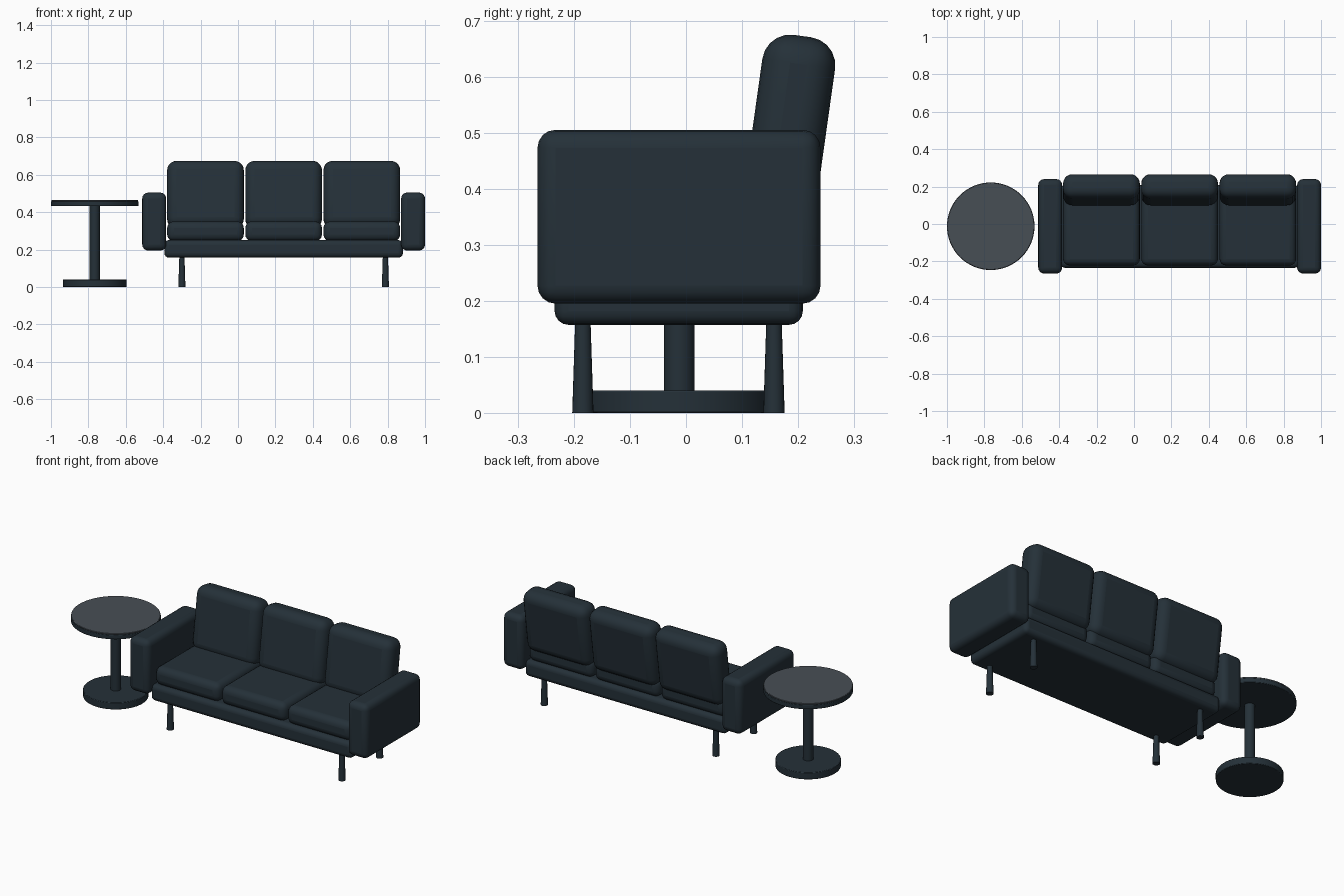
import bpy
from math import radians

cube = bpy.data.objects.get("Cube")
if cube:
    bpy.data.objects.remove(cube, do_unlink=True)


def material(name, rgb):
    mat = bpy.data.materials.new(name)
    mat.use_nodes = True
    mat.diffuse_color = (*rgb, 1)
    mat.node_tree.nodes["Principled BSDF"].inputs["Base Color"].default_value = (*rgb, 1)
    return mat


SLATE = material("dark_slate", (0.018, 0.030, 0.040))
GREY = material("smoky_grey", (0.064, 0.077, 0.091))


def finish(obj, name, mat, bevel, segments):
    obj.name = name
    obj.data.materials.append(mat)
    if bevel:
        mod = obj.modifiers.new("rounding", "BEVEL")
        mod.width = bevel
        mod.segments = segments
        mod.limit_method = "ANGLE"
    bpy.ops.object.shade_smooth_by_angle(angle=radians(40))
    return obj


def padded_box(name, center, size, bevel, segments=4, tilt=0):
    bpy.ops.mesh.primitive_cube_add(size=1, location=center)
    obj = bpy.context.object
    obj.scale = size
    bpy.ops.object.transform_apply(location=False, rotation=False, scale=True)
    obj.rotation_euler.x = radians(tilt)
    return finish(obj, name, SLATE, bevel, segments)


def column(name, x, y, z0, z1, r0, r1, mat=SLATE, bevel=0, sides=48):
    bpy.ops.mesh.primitive_cone_add(vertices=sides, radius1=r0, radius2=r1,
                                    depth=z1 - z0, location=(x, y, (z0 + z1) / 2))
    return finish(bpy.context.object, name, mat, bevel, 2)


# Sofa frame and arms
MID = 0.244
padded_box("sofa_base", (MID, -0.013, 0.204), (1.276, 0.443, 0.094), 0.025)
for side, s in (("right", -1), ("left", 1)):
    padded_box(side + "_arm", (MID + s * 0.692, -0.0125, 0.35),
               (0.128, 0.505, 0.31), 0.032)

# Seat and back cushions
for i, place in enumerate(("right", "middle", "left")):
    x = MID + (i - 1) * 0.418
    padded_box(place + "_seat_cushion", (x, -0.011, 0.298),
               (0.41, 0.422, 0.106), 0.036)
    padded_box(place + "_back_cushion", (x, 0.183, 0.494),
               (0.41, 0.131, 0.36), 0.05, 5, -8)

# Sofa legs, slightly wider at the floor
for side, s in (("right", -1), ("left", 1)):
    for end, y in (("front", -0.184), ("back", 0.157)):
        column(f"{end}_{side}_leg", MID + s * 0.544, y, 0, 0.17,
               0.019, 0.0135, sides=20)

# Side table
TX, TY = -0.766, -0.012
column("table_foot", TX, TY, 0, 0.04, 0.17, 0.17, bevel=0.003)
column("table_post", TX, TY, 0.035, 0.44, 0.027, 0.027, sides=32)
column("table_top", TX, TY, 0.432, 0.458, 0.234, 0.234, bevel=0.003, sides=64)
column("table_top_plate", TX, TY, 0.457, 0.465, 0.232, 0.232, GREY, 0.002, 64)
